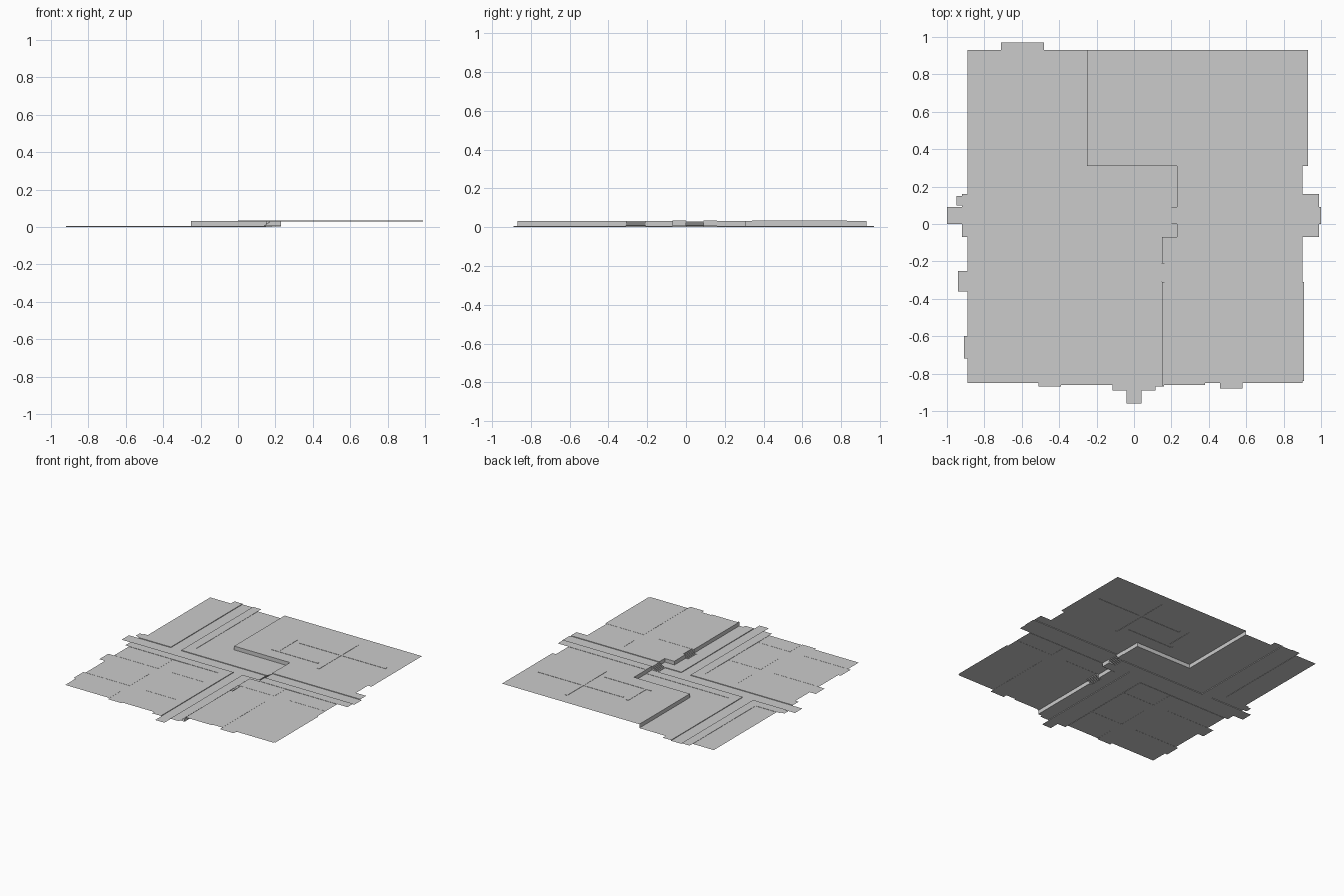
import bpy
import bmesh

old = bpy.data.objects.get("Cube")
if old:
    bpy.data.objects.remove(old, do_unlink=True)

grey = bpy.data.materials.new("plain_grey")
grey.use_nodes = True
colour = (0.6, 0.6, 0.6, 1)
grey.diffuse_color = colour
grey.node_tree.nodes["Principled BSDF"].inputs["Base Color"].default_value = colour

PLATEAU = 0.03
# Height of each kind of surface above its terrace
RISE = {"ground": 0.003, "lane": 0.002, "pavement": 0.005,
        "road": 0, "path_edge": 0.005, "steps": 0}

# Rectangles in painting order: kind, x range, y range
areas = []


def area(kind, x0, x1, y0, y1, height=None):
    areas.append((kind, x0, x1, y0, y1, height))


# Land blocks
area("ground", -.89, .9, -.85, .93)
area("ground", .9, .93, .31, .93)
area("ground", .9, .91, -.84, -.31)
area("ground", -.39, .38, -.86, -.85)
area("ground", .11, .16, -.87, -.85)

# Narrow lanes
area("lane", -.94, -.11, -.36, -.25)
area("lane", .04, .9, -.31, -.21)
area("lane", -.91, -.11, -.72, -.6)
area("lane", -.51, -.39, -.87, -.07)
area("lane", .46, .58, -.88, -.07)

# Thin raised edges of the garden paths on the upper terrace
area("path_edge", .1, .84, .61, .63)
area("path_edge", .44, .46, .34, .83)
area("path_edge", 0, .4, .41, .43)
area("path_edge", .04, .06, .42, .65)

# Streets: pavements on both sides, then the carriageways
area("pavement", -.92, .99, -.07, .16)
area("pavement", -.95, -.92, .1, .15)
area("pavement", -.71, -.48, .16, .97)
area("pavement", -.115, .115, -.89, -.07)
area("road", -1, 1, 0, .09)
area("road", -.64, -.55, .09, .97)
area("road", -.04, .04, -.96, 0)


def flight(x0, x1, y0, y1, count=5):
    """Steps climbing towards +x from the lower terrace to the upper one."""
    run = (x1 - x0) / count
    for i in range(count):
        area("steps", x0 + i * run, x0 + (i + 1) * run, y0, y1,
             PLATEAU * (i + 1) / (count + 1))


flight(.18, .23, 0, .09)
flight(.13, .17, -.31, -.21)


def on_plateau(x, y):
    """The cliff runs in three straight stretches from back to front."""
    if y > .31:
        return x > -.25
    return x > (.23 if y > -.07 else .15)


# Cut lines from all rectangle sides and the cliff corners
xs = sorted({round(v, 4) for a in areas for v in a[1:3]} | {-.25, .15, .23})
ys = sorted({round(v, 4) for a in areas for v in a[3:5]} | {-.07, .31})


def cell(i, j):
    """Kind and height of one grid cell, or None outside the land."""
    if not (0 <= i < len(xs) - 1 and 0 <= j < len(ys) - 1):
        return None
    x = (xs[i] + xs[i + 1]) / 2
    y = (ys[j] + ys[j + 1]) / 2
    found = None
    for kind, x0, x1, y0, y1, height in areas:
        if x0 < x < x1 and y0 < y < y1:
            base = PLATEAU if on_plateau(x, y) else 0
            found = (kind, base + RISE[kind] if height is None else height)
    return found


meshes = {}


def add_face(kind, z, points):
    terrace = "upper_" if z >= PLATEAU else "lower_"
    name = kind if kind == "steps" else terrace + kind
    bm = meshes.setdefault(name, bmesh.new())
    bm.faces.new([bm.verts.new(p) for p in points])


def add_wall(here, there, p, q):
    """Upright face between neighbours; p to q has the first cell on its left."""
    if not here or not there or abs(here[1] - there[1]) < 1e-5:
        return
    if here[1] < there[1]:
        here, there, p, q = there, here, q, p
    low, high = there[1], here[1]
    add_face(here[0], high, [(*p, low), (*q, low), (*q, high), (*p, high)])


for i in range(len(xs) - 1):
    for j in range(len(ys) - 1):
        here = cell(i, j)
        if not here:
            continue
        x0, x1, y0, y1 = xs[i], xs[i + 1], ys[j], ys[j + 1]
        corners = [(x0, y0), (x1, y0), (x1, y1), (x0, y1)]
        add_face(*here, [(*c, here[1]) for c in corners])
        add_wall(here, cell(i + 1, j), corners[1], corners[2])
        add_wall(here, cell(i, j + 1), corners[2], corners[3])

# One flat-shaded sheet per part, with coplanar cells merged
for name, bm in meshes.items():
    bmesh.ops.remove_doubles(bm, verts=bm.verts[:], dist=1e-5)
    bmesh.ops.dissolve_limit(bm, angle_limit=0.01,
                             verts=bm.verts[:], edges=bm.edges[:])
    mesh = bpy.data.meshes.new(name)
    bm.to_mesh(mesh)
    bm.free()
    mesh.materials.append(grey)
    bpy.context.collection.objects.link(bpy.data.objects.new(name, mesh))
